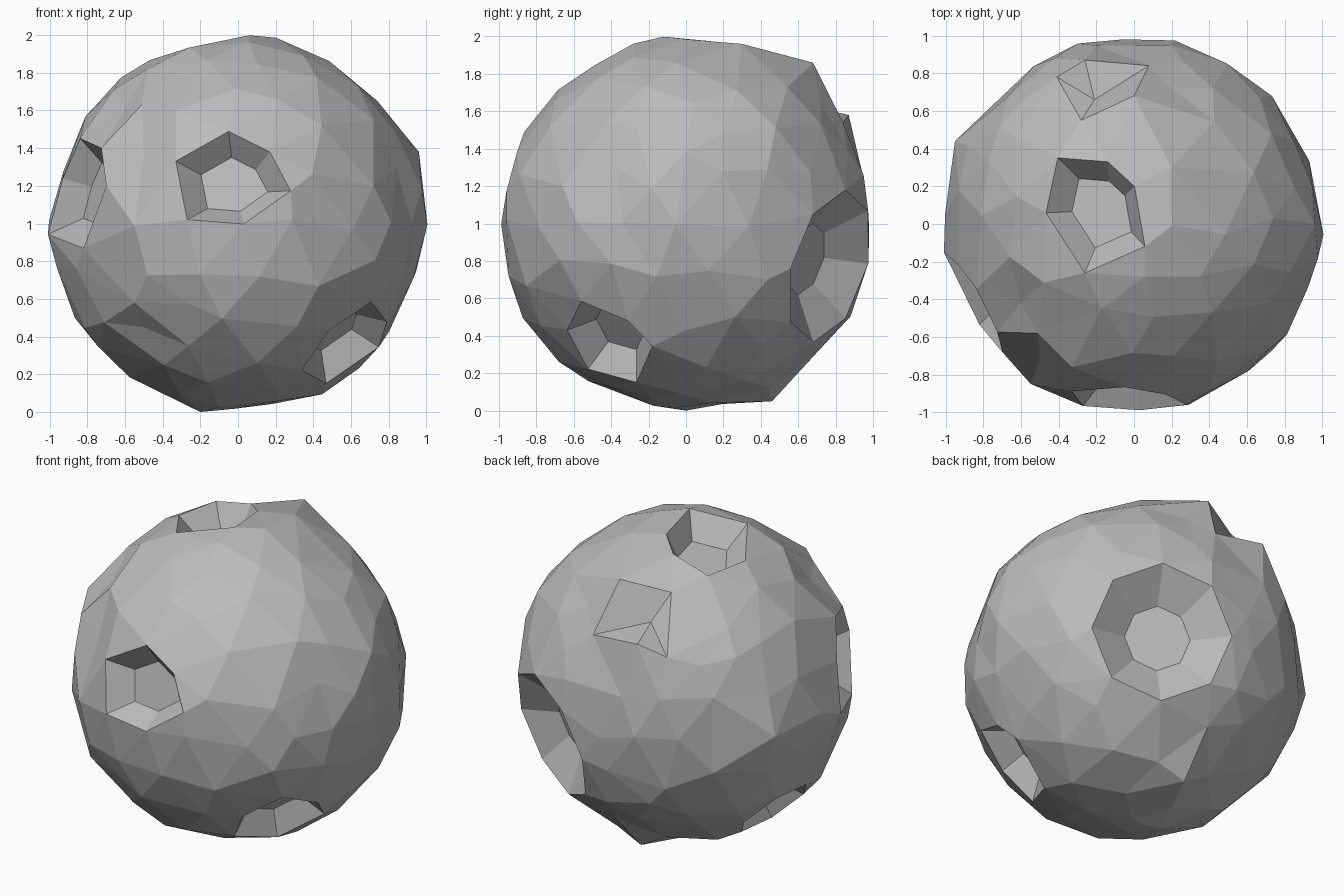
import bpy
import bmesh
import math
import random
from mathutils import Vector

random.seed(7)

cube = bpy.data.objects.get("Cube")
if cube:
    bpy.data.objects.remove(cube, do_unlink=True)


def lift(pairs, axis, sign):
    """Raise flat outline points onto the unit sphere along one axis."""
    points = []
    for a, b in pairs:
        coords = [a, b]
        coords.insert(axis, sign * math.sqrt(1 - a * a - b * b))
        points.append(Vector(coords))
    return points


def ring(direction, radius, sides, turn=0.0):
    """Regular outline lying on the sphere around a direction."""
    n = Vector(direction).normalized()
    u = n.orthogonal().normalized()
    v = n.cross(u)
    height = math.sqrt(1 - radius * radius)
    points = []
    for i in range(sides):
        t = turn + math.tau * i / sides
        points.append(n * height + (u * math.cos(t) + v * math.sin(t)) * radius)
    return points


class Crater:
    """Planar rim with a smaller sunken floor."""

    def __init__(self, points, depth, floor_ratio):
        self.centre = sum(points, Vector()) / len(points)
        self.normal = Vector()
        for p, q in zip(points, points[1:] + points[:1]):
            self.normal += (p - self.centre).cross(q - self.centre)
        self.normal.normalize()
        if self.normal.dot(self.centre) < 0:
            self.normal.negate()
        self.rim = [p - self.normal * self.normal.dot(p - self.centre) for p in points]
        self.depth = depth
        self.floor_ratio = floor_ratio

    def clears(self, p):
        above = self.normal.dot(p - self.centre) > -0.015
        return not above and min((p - r).length for r in self.rim) > 0.13

    def carve(self, bm):
        rim = set(self.verts)
        cap = [f for f in bm.faces if all(v in rim for v in f.verts)]
        bmesh.ops.delete(bm, geom=cap, context='FACES')
        outer = [v for v in self.verts if v.is_valid and v.link_faces]
        sink = self.normal * self.depth
        inner = [bm.verts.new(self.centre + (v.co - self.centre) * self.floor_ratio - sink)
                 for v in outer]
        for i in range(len(outer)):
            j = (i + 1) % len(outer)
            bm.faces.new((outer[i], outer[j], inner[j], inner[i]))
        bm.faces.new(inner)


front_rim = lift([(-0.05, 0.49), (0.17, 0.38), (0.28, 0.17),
                  (0.03, 0.0), (-0.27, 0.02), (-0.33, 0.33)], 1, -1)
top_rim = lift([(-0.4, 0.35), (-0.14, 0.33), (0.0, 0.2),
                (0.06, -0.12), (-0.26, -0.26), (-0.47, 0.06)], 2, 1)
low_rim = [Vector(p) for p in (
    (0.72, -0.57, -0.43), (0.78, -0.3, -0.51), (0.76, -0.19, -0.67),
    (0.45, -0.25, -0.83), (0.36, -0.54, -0.8), (0.46, -0.62, -0.55))]
side_rim = [Vector(p) for p in (
    (-0.99, -0.14, -0.06), (-0.83, -0.54, -0.13), (-0.7, -0.68, 0.2),
    (-0.72, -0.57, 0.4), (-0.83, -0.34, 0.45), (-0.95, -0.23, 0.24))]

craters = [
    Crater(front_rim, 0.13, 0.58),
    Crater(top_rim, 0.14, 0.6),
    Crater(low_rim, 0.13, 0.58),
    Crater(side_rim, 0.13, 0.58),
    Crater(ring((0.47, 0.84, -0.25), 0.42, 8, 0.05), 0.15, 0.47),
    Crater(ring((-0.72, 0.1, -0.68), 0.25, 6), 0.12, 0.58),
]

# Lumps, ridges and dents in the ground
features = [Vector(p) for p in (
    # back shoulder: raised corners around a dent
    (0, 0.68, 0.86), (-0.26, 0.87, 0.58), (-0.41, 0.78, 0.5),
    (-0.28, 0.55, 0.8), (-0.21, 0.66, 0.63), (0.2, 0.3, 0.96),
    # underside and side lumps
    (-0.2, 0, -1), (0, 0.46, -0.95), (-0.95, 0.44, 0), (0.96, 0, 0.38),
    # upper front: ridge above a dent beside the side crater
    (-0.48, -0.31, 0.82), (-0.51, -0.58, 0.63), (-0.33, -0.76, 0.6),
    (-0.6, -0.42, 0.6), (-0.5, -0.72, 0.35),
    # front corner dents with their ridges
    (0.72, -0.42, 0.55), (0.72, -0.66, 0.2), (0.84, -0.37, 0.29),
    (-0.55, -0.73, -0.42), (-0.5, -0.6, -0.55))]

# Jittered sphere points that stay clear of craters and features
bm = bmesh.new()
bmesh.ops.create_icosphere(bm, subdivisions=3, radius=1)
ground = []
for v in bm.verts:
    shift = Vector([random.uniform(-0.06, 0.06) for _ in range(3)])
    p = (v.co + shift).normalized()
    free = min((p - f.normalized()).length for f in features) > 0.17
    if free and all(c.clears(p) for c in craters):
        ground.append(p * random.uniform(0.982, 1.012))
bm.clear()

# Wrap the sphere in a faceted skin, then move each point in or out
final = {bm.verts.new(p.normalized()): p for p in ground + features}
for c in craters:
    c.verts = [bm.verts.new(p) for p in c.rim]
bmesh.ops.convex_hull(bm, input=bm.verts[:])
for v, p in final.items():
    v.co = p

for c in craters:
    c.carve(bm)
loose = [v for v in bm.verts if not v.link_faces]
bmesh.ops.delete(bm, geom=loose, context='VERTS')
bmesh.ops.recalc_face_normals(bm, faces=bm.faces[:])

# Rest on the ground
bmesh.ops.translate(bm, verts=bm.verts[:], vec=(0, 0, -min(v.co.z for v in bm.verts)))

mesh = bpy.data.meshes.new("cratered_rock")
bm.to_mesh(mesh)
bm.free()
rock = bpy.data.objects.new("cratered_rock", mesh)
bpy.context.collection.objects.link(rock)

# Plain grey stone
stone = bpy.data.materials.new("grey_stone")
stone.use_nodes = True
colour = (0.5, 0.5, 0.5, 1)
stone.diffuse_color = colour
for node in stone.node_tree.nodes:
    if node.type == 'BSDF_PRINCIPLED':
        node.inputs["Base Color"].default_value = colour
        node.inputs["Roughness"].default_value = 0.9
mesh.materials.append(stone)
